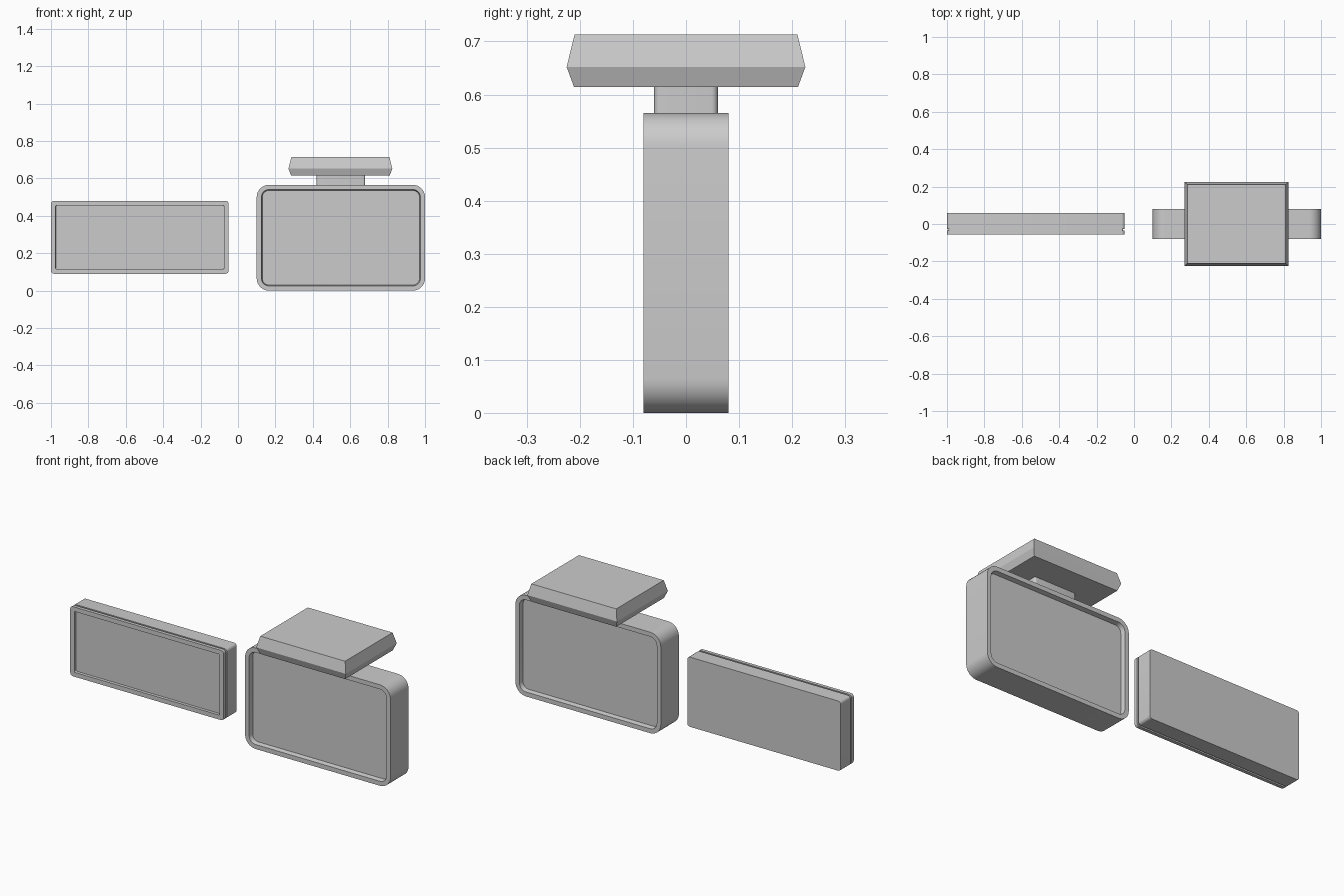
import bpy, bmesh
from math import sin, cos, pi

if "Cube" in bpy.data.objects:
    bpy.data.objects.remove(bpy.data.objects["Cube"])


def ring(x0, x1, v0, v1, r, seg):
    """Rounded rectangle outline; sharp corners when r is 0."""
    if r == 0:
        return [(x1, v1), (x0, v1), (x0, v0), (x1, v0)]
    pts = []
    centres = [(x1 - r, v1 - r), (x0 + r, v1 - r), (x0 + r, v0 + r), (x1 - r, v0 + r)]
    for i, (cx, cv) in enumerate(centres):
        for k in range(seg + 1):
            a = (i + k / seg) * pi / 2
            pts.append((cx + r * cos(a), cv + r * sin(a)))
    return pts


def loft(name, axis, rect, r, levels, seg=8):
    """Skin rounded rectangles along an axis; levels are (position, inset)."""
    x0, x1, v0, v1 = rect
    bm = bmesh.new()
    loops = []
    for t, d in levels:
        rr = max(r - d, 0.004) if r else 0
        pts = ring(x0 + d, x1 - d, v0 + d, v1 - d, rr, seg)
        loops.append([bm.verts.new((a, t, b) if axis == 'y' else (a, b, t)) for a, b in pts])
    for la, lb in zip(loops, loops[1:]):
        n = len(la)
        for i in range(n):
            j = (i + 1) % n
            bm.faces.new((la[i], la[j], lb[j], lb[i]))
    bm.faces.new(loops[0])
    bm.faces.new(loops[-1])
    bmesh.ops.recalc_face_normals(bm, faces=bm.faces)
    me = bpy.data.meshes.new(name)
    bm.to_mesh(me)
    bm.free()
    ob = bpy.data.objects.new(name, me)
    bpy.context.collection.objects.link(ob)
    bpy.context.view_layer.objects.active = ob
    ob.select_set(True)
    bpy.ops.object.shade_smooth_by_angle(angle=pi / 6)
    ob.select_set(False)
    return ob


# Bottle body with recessed panels on front and back
loft("bottle_body", 'y', (0.10, 1.0, 0.0, 0.565), 0.065,
     [(-0.055, 0.03), (-0.08, 0.025), (-0.08, 0), (0.08, 0), (0.08, 0.025), (0.055, 0.03)])

# Neck joining bottle and cap
loft("bottle_neck", 'z', (0.42, 0.68, -0.06, 0.06), 0.012, [(0.56, 0), (0.62, 0)], 5)

# Bevelled flat cap
loft("bottle_cap", 'z', (0.27, 0.825, -0.225, 0.225), 0,
     [(0.614, 0.014), (0.652, 0), (0.713, 0.015)])

# Carton with recessed front panel and a groove round the lid seam
loft("carton", 'y', (-1.0, -0.05, 0.09, 0.48), 0.016,
     [(-0.04, 0.026), (-0.055, 0.025), (-0.055, 0), (-0.036, 0),
      (-0.036, 0.008), (-0.026, 0.008), (-0.026, 0), (0.06, 0)], 4)
